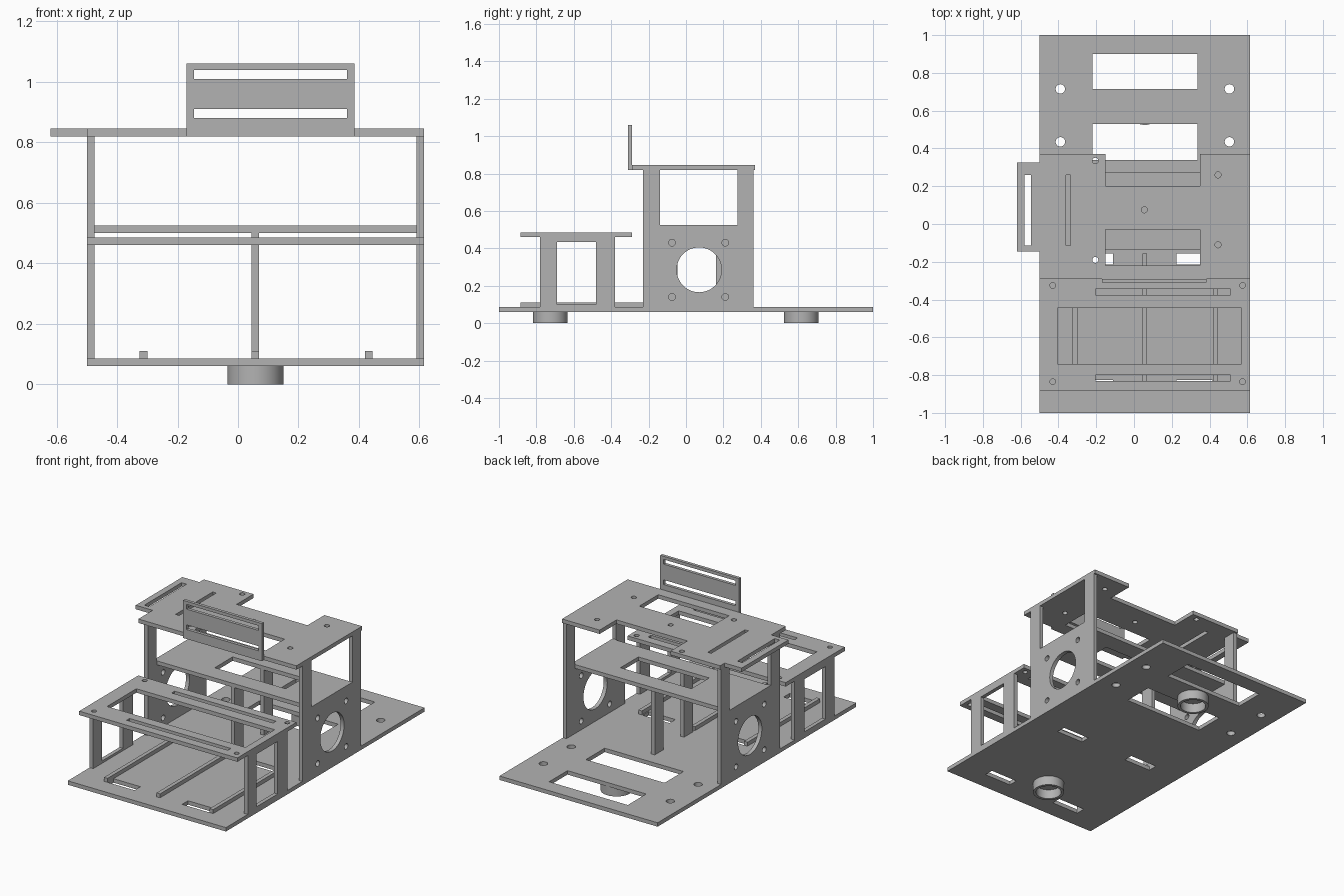
import bpy
import math
from mathutils import Matrix

cube = bpy.data.objects.get("Cube")
if cube:
    bpy.data.objects.remove(cube, do_unlink=True)

GREY = (0.45, 0.45, 0.45, 1)
mat = bpy.data.materials.new("plain grey")
mat.use_nodes = True
mat.diffuse_color = GREY
mat.node_tree.nodes["Principled BSDF"].inputs["Base Color"].default_value = GREY

T = 0.025             # sheet thickness
X0, X1 = -0.5, 0.615  # outer faces of the body
MID = (X0 + X1) / 2
# Sheet orientation: local u, v and thickness directions in columns
AXES = {
    "z": Matrix.Identity(4),
    "x": Matrix(((0, 0, 1, 0), (1, 0, 0, 0), (0, 1, 0, 0), (0, 0, 0, 1))),
    "y": Matrix(((1, 0, 0, 0), (0, 0, -1, 0), (0, 1, 0, 0), (0, 0, 0, 1))),
}


def rect(u0, u1, v0, v1):
    return [(u0, v0), (u1, v0), (u1, v1), (u0, v1)]


def circle(u, v, r, n=32):
    return [(u + r * math.cos(i * math.tau / n), v + r * math.sin(i * math.tau / n))
            for i in range(n)]


def sheet(name, axis, low, outline, holes=(), thick=T):
    """Extruded flat outline with cut-outs, starting at `low` along `axis`."""
    curve = bpy.data.curves.new(name, "CURVE")
    curve.dimensions = "2D"
    curve.fill_mode = "BOTH"
    curve.extrude = thick / 2
    for loop in [outline, *holes]:
        spline = curve.splines.new("POLY")
        spline.points.add(len(loop) - 1)
        for point, (u, v) in zip(spline.points, loop):
            point.co = (u, v, 0, 1)
        spline.use_cyclic_u = True
    temp = bpy.data.objects.new(name, curve)
    bpy.context.collection.objects.link(temp)
    graph = bpy.context.evaluated_depsgraph_get()
    mesh = bpy.data.meshes.new_from_object(temp.evaluated_get(graph))
    bpy.data.objects.remove(temp, do_unlink=True)
    bpy.data.curves.remove(curve)

    shift = [0, 0, 0]
    shift["xyz".index(axis)] = low + thick / 2
    mesh.transform(Matrix.Translation(shift) @ AXES[axis])
    mesh.materials.clear()
    mesh.materials.append(mat)
    obj = bpy.data.objects.new(name, mesh)
    bpy.context.collection.objects.link(obj)
    bpy.ops.object.select_all(action="DESELECT")
    obj.select_set(True)
    bpy.context.view_layer.objects.active = obj
    bpy.ops.object.shade_smooth_by_angle(angle=math.radians(30))
    return obj


# Base with two large openings, bolt holes and strap slots beside the rails
base_holes = [rect(-0.22, 0.335, 0.715, 0.90), rect(-0.22, 0.335, 0.34, 0.53)]
base_holes += [circle(x, y, 0.025) for x in (-0.39, 0.505) for y in (0.435, 0.715)]
base_holes += [rect(x, x + 0.19, y, y + 0.06)
               for x in (-0.30, 0.225) for y in (-0.885, -0.215)]
sheet("base_plate", "z", 0.06, rect(X0, X1, -1, 1), base_holes)

# Hollow round feet
for name, y in (("front_foot", -0.725), ("rear_foot", 0.617)):
    sheet(name, "z", 0, circle(MID, y, 0.0925, 48), [circle(MID, y, 0.075, 48)], 0.06)

# Long rails on the base
for name, x in (("right_rail", -0.325), ("centre_rail", 0.045), ("left_rail", 0.42)):
    sheet(name, "x", x, rect(-0.885, -0.155, 0.085, 0.11))

# Side walls, side frames
wall = [(-0.23, 0.085), (0.36, 0.085), (0.36, 0.82), (0.275, 0.82),
        (0.275, 0.525), (-0.14, 0.525), (-0.14, 0.82), (-0.23, 0.82)]
wall_holes = [circle(0.07, 0.285, 0.12, 48)]
wall_holes += [circle(y, z, 0.018, 24) for y in (-0.075, 0.21) for z in (0.14, 0.43)]
for side, x in (("right", X0), ("left", X1 - T)):
    sheet(side + "_wall", "x", x, wall, wall_holes)
    sheet(side + "_front_frame", "x", x, rect(-0.78, -0.38, 0.085, 0.46),
          [rect(-0.69, -0.48, 0.10, 0.435)])

# Front shelf with a wide opening and two slots
shelf_holes = [rect(-0.405, 0.57, -0.74, -0.445)]
shelf_holes += [rect(-0.205, 0.51, y, y + 0.03) for y in (-0.83, -0.375)]
shelf_holes += [circle(x, y, 0.015, 24) for x in (-0.43, 0.575) for y in (-0.835, -0.325)]
sheet("front_shelf", "z", 0.46, rect(X0, X1, -0.885, -0.29), shelf_holes)

# Middle shelf and its posts
sheet("middle_shelf", "z", 0.50, rect(X0 + T, X1 - T, -0.135, 0.275),
      [rect(-0.15, 0.35, -0.02, 0.16)])
for name, y in (("front_post", -0.135), ("rear_post", 0.16)):
    sheet(name, "x", 0.045, rect(y, y + 0.09, 0.085, 0.50))

# Top plate with rear notch and side tab
top = [(X0, -0.29), (X1, -0.29), (X1, 0.37), (0.35, 0.37), (0.35, 0.20),
       (-0.15, 0.20), (-0.15, 0.37), (X0, 0.37), (X0, 0.325),
       (-0.62, 0.325), (-0.62, -0.145), (X0, -0.145)]
top_holes = [rect(-0.15, 0.35, -0.22, -0.03)]
top_holes += [rect(x, x + w, -0.115, 0.26) for x, w in ((-0.58, 0.035), (-0.36, 0.025))]
top_holes += [circle(x, y, 0.016, 24) for x, y in
              ((-0.205, 0.335), (-0.205, -0.19), (0.055, 0.075),
               (0.445, 0.26), (0.445, -0.11))]
sheet("top_plate", "z", 0.82, top, top_holes)

# Upright slotted panel at the front of the top plate
sheet("upright_panel", "y", -0.31, rect(-0.17, 0.385, 0.82, 1.06),
      [rect(-0.145, 0.36, z, z + 0.03) for z in (0.88, 1.01)], 0.02)
